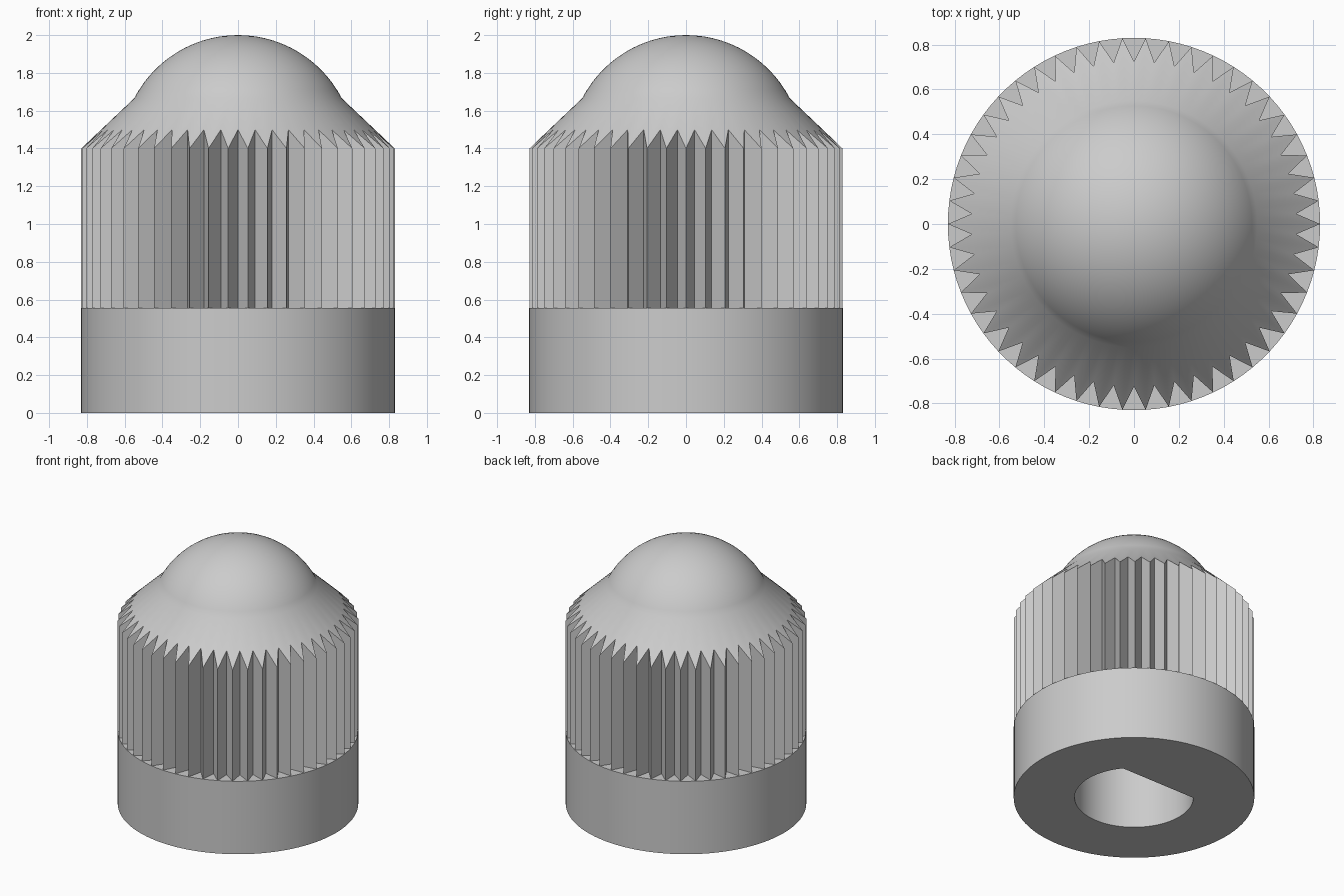
import bpy
import bmesh
from math import sin, cos, pi, asin, acos

if "Cube" in bpy.data.objects:
    bpy.data.objects.remove(bpy.data.objects["Cube"], do_unlink=True)

TEETH = 50
SEGS = TEETH * 2
R_OUT, R_GROOVE = 0.83, 0.725
Z_LEDGE, Z_SHOULDER = 0.555, 1.4
R_NECK, Z_NECK, Z_TOP = 0.55, 1.665, 2.0

grey = bpy.data.materials.new("light_grey")
grey.use_nodes = True
colour = (0.6, 0.6, 0.6, 1)
grey.diffuse_color = colour
grey.node_tree.nodes["Principled BSDF"].inputs["Base Color"].default_value = colour


def make_object(name, bm):
    bmesh.ops.recalc_face_normals(bm, faces=bm.faces)
    mesh = bpy.data.meshes.new(name)
    bm.to_mesh(mesh)
    bm.free()
    mesh.materials.append(grey)
    ob = bpy.data.objects.new(name, mesh)
    bpy.context.collection.objects.link(ob)
    return ob


def ring(bm, radius, height):
    """Ring of vertices; radius and height are functions of the index."""
    verts = []
    for i in range(SEGS):
        a = 2 * pi * i / SEGS
        r = radius(i)
        verts.append(bm.verts.new((r * cos(a), r * sin(a), height(r))))
    return verts


def bridge(bm, low, high):
    n = len(low)
    for i in range(n):
        j = (i + 1) % n
        bm.faces.new((low[i], low[j], high[j], high[i]))


def round_ring(bm, r, z):
    return ring(bm, lambda i: r, lambda _: z)


def fluted(i):
    return R_GROOVE if i % 2 else R_OUT


def cone_height(r):
    t = (R_OUT - r) / (R_OUT - R_NECK)
    return Z_SHOULDER + t * (Z_NECK - Z_SHOULDER)


# Knob body: plain collar, fluted grip, conical shoulder and dome
bm = bmesh.new()
rings = [
    round_ring(bm, R_OUT, 0),
    round_ring(bm, R_OUT, Z_LEDGE),
    ring(bm, fluted, lambda r: Z_LEDGE),
    ring(bm, fluted, cone_height),
]
rise = Z_TOP - Z_NECK
dome_r = (R_NECK ** 2 + rise ** 2) / (2 * rise)
dome_z = Z_TOP - dome_r
start = asin(R_NECK / dome_r)
STEPS = 14
for s in range(STEPS):
    a = start * (1 - s / STEPS)
    rings.append(round_ring(bm, dome_r * sin(a), dome_z + dome_r * cos(a)))
for low, high in zip(rings, rings[1:]):
    bridge(bm, low, high)
bm.faces.new(rings[0])
apex = bm.verts.new((0, 0, Z_TOP))
for i in range(SEGS):
    bm.faces.new((rings[-1][i], rings[-1][(i + 1) % SEGS], apex))
bmesh.ops.remove_doubles(bm, verts=bm.verts, dist=0.0005)
knob = make_object("knob_body", bm)

# D-shaped shaft hole, flat towards the back
HOLE_R, FLAT, DEPTH = 0.41, 0.26, 1.0
bm = bmesh.new()
half = acos(FLAT / HOLE_R)
N = 48
angles = [pi / 2 + half + (2 * pi - 2 * half) * i / N for i in range(N + 1)]
outline = [bm.verts.new((HOLE_R * cos(a), HOLE_R * sin(a), -0.2)) for a in angles]
top = [bm.verts.new((v.co.x, v.co.y, DEPTH)) for v in outline]
bridge(bm, outline, top)
bm.faces.new(outline)
bm.faces.new(top)
cutter = make_object("shaft_cutter", bm)
cutter.hide_render = True

cut = knob.modifiers.new("shaft_hole", "BOOLEAN")
cut.operation = "DIFFERENCE"
cut.solver = "EXACT"
cut.object = cutter
for ob in bpy.context.selected_objects:
    ob.select_set(False)
bpy.context.view_layer.objects.active = knob
knob.select_set(True)
bpy.ops.object.modifier_apply(modifier=cut.name)
bpy.data.objects.remove(cutter, do_unlink=True)

bpy.ops.object.shade_smooth_by_angle(angle=pi / 6)
